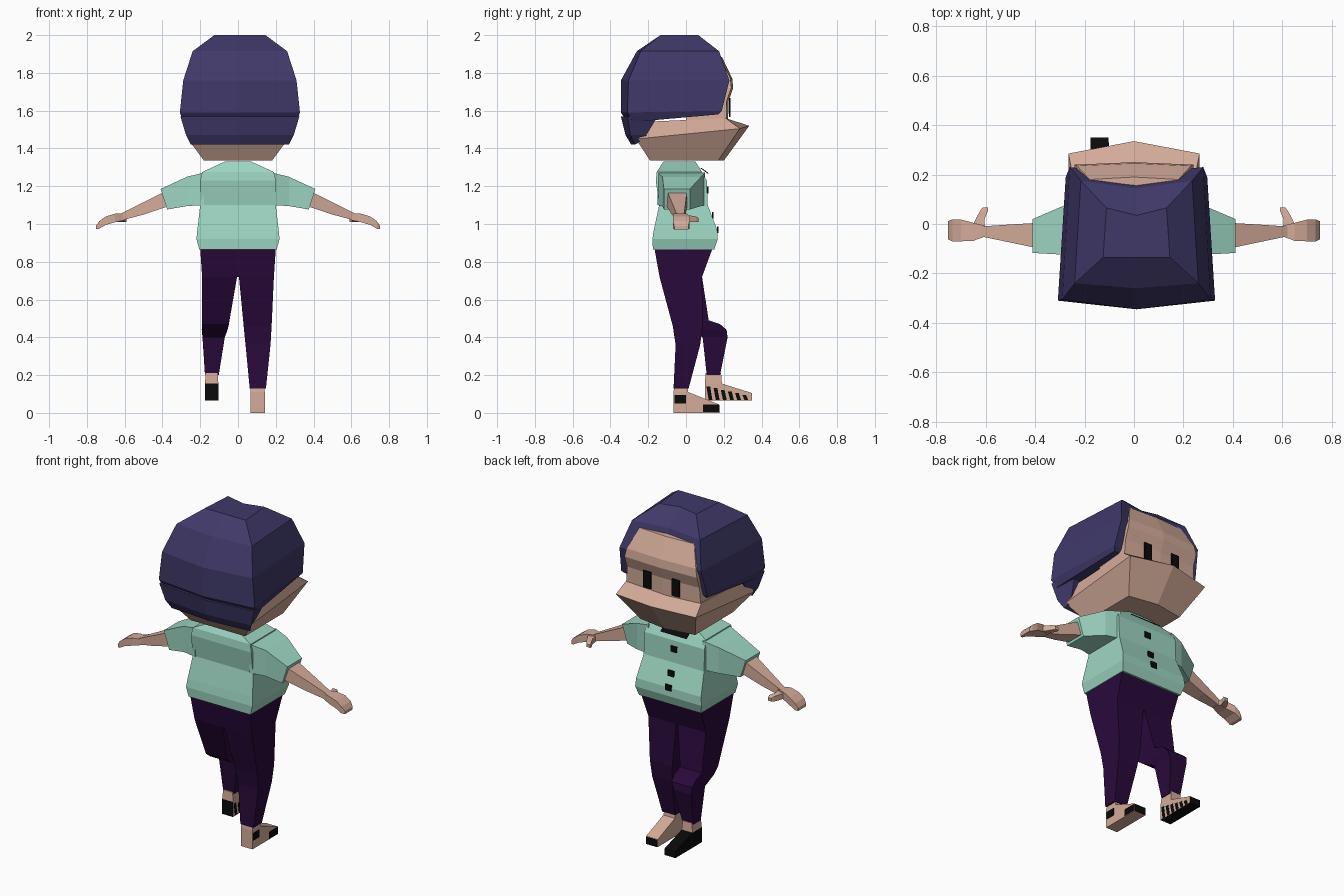
import bpy, bmesh

cube = bpy.data.objects.get("Cube")
if cube:
    bpy.data.objects.remove(cube, do_unlink=True)


def material(name, *rgb):
    mat = bpy.data.materials.new(name)
    mat.use_nodes = True
    mat.diffuse_color = (*rgb, 1)
    mat.node_tree.nodes["Principled BSDF"].inputs["Base Color"].default_value = (*rgb, 1)
    return mat


skin = material("warm skin", .66, .41, .32)
hair = material("indigo hair", .05, .04, .14)
mint = material("mint shirt", .34, .67, .54)
plum = material("plum trousers", .023, .003, .045)
black = material("black trim", .003, .003, .003)


def loft(name, rings, *mats, rule=None, mirror=False):
    """Skin a stack of equal-sized rings, cap both ends and keep flat faces."""
    bm = bmesh.new()
    loops = [[bm.verts.new(p) for p in ring] for ring in rings]
    count = len(loops[0])
    for low, high in zip(loops, loops[1:]):
        for i in range(count):
            j = (i + 1) % count
            bm.faces.new((low[i], low[j], high[j], high[i]))
    bm.faces.new(loops[0])
    bm.faces.new(loops[-1])
    bmesh.ops.recalc_face_normals(bm, faces=bm.faces)
    if rule:
        for face in bm.faces:
            face.material_index = rule(face)
    mesh = bpy.data.meshes.new(name)
    bm.to_mesh(mesh)
    bm.free()
    for mat in mats:
        mesh.materials.append(mat)
    obj = bpy.data.objects.new(name, mesh)
    bpy.context.collection.objects.link(obj)
    if mirror:
        obj.modifiers.new("mirror", 'MIRROR')
    return obj


def rect(z, x0, x1, y0, y1):
    return [(x0, y0, z), (x1, y0, z), (x1, y1, z), (x0, y1, z)]


def section(x, z0, z1, y0, y1, lean=0):
    """Ring across a limb that runs along x; lean shifts its lower edge."""
    return [(x - lean, y0, z0), (x - lean, y1, z0), (x, y1, z1), (x, y0, z1)]


def crown(z, half, front, back, bulge, drop=0, cx=.01):
    """Hair ring with a notched front, tapered front corners and pointed back."""
    return [(cx, front - .03, z + drop), (cx + half * .9, front, z + drop),
            (cx + half, back, z), (cx, back - bulge, z),
            (cx - half, back, z), (cx - half * .9, front, z + drop)]


def plate(name, x, y, z, width, height, mat, depth=.008, tilt=0):
    """Thin upright panel facing +y; tilt moves its top edge backwards."""
    w, h = width / 2, height / 2
    return loft(name, [rect(z - h, x - w, x + w, y - depth, y),
                       rect(z + h, x - w, x + w, y - depth - tilt, y - tilt)], mat)


# Hair cap and the fringe hanging at the nape
loft("hair_cap", [
    crown(1.54, .30, .17, -.28, .03, .04),
    crown(1.59, .318, .19, -.31, .035, .01),
    crown(1.76, .30, .23, -.305, .04),
    crown(1.915, .25, .175, -.24, .02),
    crown(2, .135, .065, -.135, 0)], hair)
loft("hair_nape", [
    crown(1.42, .26, -.22, -.27, .02, .03),
    crown(1.47, .285, -.21, -.295, .025),
    crown(1.57, .315, -.15, -.31, .035)], hair)


# Jaw with the wide pointed muzzle, and the upper face
def jaw_ring(half, front, corner, back, zf, zc, zb):
    return [(0, front, zf), (half, corner, zc), (half, back, zb),
            (-half, back, zb), (-half, corner, zc)]


loft("jaw", [
    jaw_ring(.18, .2, .17, -.19, 1.335, 1.335, 1.335),
    jaw_ring(.265, .335, .285, -.265, 1.52, 1.505, 1.45),
    jaw_ring(.25, .215, .21, -.24, 1.555, 1.56, 1.54)], skin)
loft("face", [jaw_ring(half, y, y - .01, 0, z, z, z) for z, half, y in (
    (1.5, .25, .222), (1.65, .24, .225), (1.72, .24, .25),
    (1.77, .23, .245), (1.885, .18, .19))], skin)
for side in (-1, 1):
    plate("eye", side * .095, .236, 1.617, .05, .1, black)


# Shirt torso with belly, collar and buttons
loft("shirt_body", [rect(z, -half, half, back, front) for z, half, back, front in (
    (.865, .205, -.175, .15), (.92, .22, -.178, .168), (.97, .215, -.17, .165),
    (1.1, .2, -.142, .115), (1.23, .2, -.16, .11),
    (1.275, .19, -.155, .085), (1.33, .07, -.12, .05))], mint)
plate("collar", 0, .122, 1.282, .17, .03, black, tilt=.04)
for z, y in ((.97, .171), (1.045, .145), (1.18, .118)):
    plate("button", 0, y, z, .04, .035, black)

# Sleeves, forearms and hands, mirrored across x
loft("sleeves", [
    section(.18, 1.1, 1.272, -.15, .1),
    section(.27, 1.095, 1.25, -.125, .08),
    section(.41, 1.077, 1.185, -.117, .02, .035)], mint, mirror=True)
loft("forearms", [
    section(.38, 1.09, 1.175, -.1, .005),
    section(.5, 1.05, 1.115, -.075, -.002),
    section(.62, 1.018, 1.055, -.05, -.01)], skin, mirror=True)
loft("hands", [
    section(.6, 1.02, 1.055, -.05, -.008),
    section(.65, 1.01, 1.055, -.068, .005),
    section(.7, .995, 1.04, -.07, .018),
    section(.735, .975, 1.015, -.07, .018),
    section(.752, .972, .99, -.062, .012)], skin, mirror=True)
loft("thumbs", [[(x0, y, z0), (x1, y, z0), (x1, y, z1), (x0, y, z1)]
                for y, x0, x1, z0, z1 in (
    (-.02, .605, .66, 1.02, 1.05), (.02, .605, .64, 1.012, 1.045),
    (.055, .59, .622, 1.01, 1.04), (.066, .59, .612, 1.012, 1.03))],
     skin, mirror=True)

# Trousers: hips, straight standing leg and bent stepping leg
loft("trouser_hips", [
    rect(.72, -.19, .19, -.14, .085),
    rect(.87, -.2, .2, -.167, .14)], plum)
loft("standing_trouser_leg", [rect(*ring) for ring in (
    (.13, .062, .148, -.066, .014), (.36, .04, .172, -.055, .075),
    (.46, .03, .178, -.07, .088), (.72, .005, .19, -.14, .085))], plum)
loft("stepping_trouser_leg", [rect(*ring) for ring in (
    (.2, -.175, -.102, .11, .18), (.4, -.188, -.07, .088, .22),
    (.44, -.192, -.055, .01, .215), (.47, -.19, -.048, -.03, .18),
    (.49, -.19, -.045, -.04, .12), (.72, -.19, -.005, -.14, .085))], plum)


# Feet: ankle block above a wedge-shaped foot
def foot(name, x0, x1, heel, toe, ankle, z0, z1, z2, toe_z, mats, rule=None):
    loft(name + "_ankle", [rect(z1, x0, x1, heel, ankle),
                           rect(z2, x0 + .004, x1 - .004, heel + .004, ankle - .004)], skin)
    upper = rect(z1, x0, x1, heel, ankle)
    base = rect(z0, x0, x1, heel, toe)
    tip = [base[0], base[1], (x1, toe, toe_z), (x0, toe, toe_z)]
    # Keep the toe upright by lofting sideways from one profile to the other
    sides = [[upper[k], base[k], base[m], tip[m], upper[m]] for k, m in ((0, 3), (1, 2))]
    loft(name, sides, *mats, rule=rule)


foot("standing_foot", .065, .142, -.066, .175, .012, 0, .11, .14, .045, (skin,))
foot("stepping_foot", -.175, -.104, .1, .35, .19, .065, .155, .21, .105, (skin, black),
     rule=lambda face: 0 if face.normal.x > .5 else 1)

# Dark shoe patches on the feet
for name, y0, y1, z0, z1 in (("heel_patch", -.06, 0, .05, .095),
                             ("toe_patch", .09, .174, .004, .044)):
    loft(name, [rect(z0, .137, .144, y0, y1), rect(z1, .137, .144, y0, y1)], black)
for i in range(6):
    y = .12 + i * .038
    top = .14 - i * .009
    loft("sole_stripe", [rect(.067, -.108, -.102, y, y + .02),
                         rect(top, -.108, -.102, y - .012, y + .008)], black)
loft("toe_sole", [rect(-.0, .067, .14, .17, .178), rect(.042, .067, .14, .17, .178)], black)
